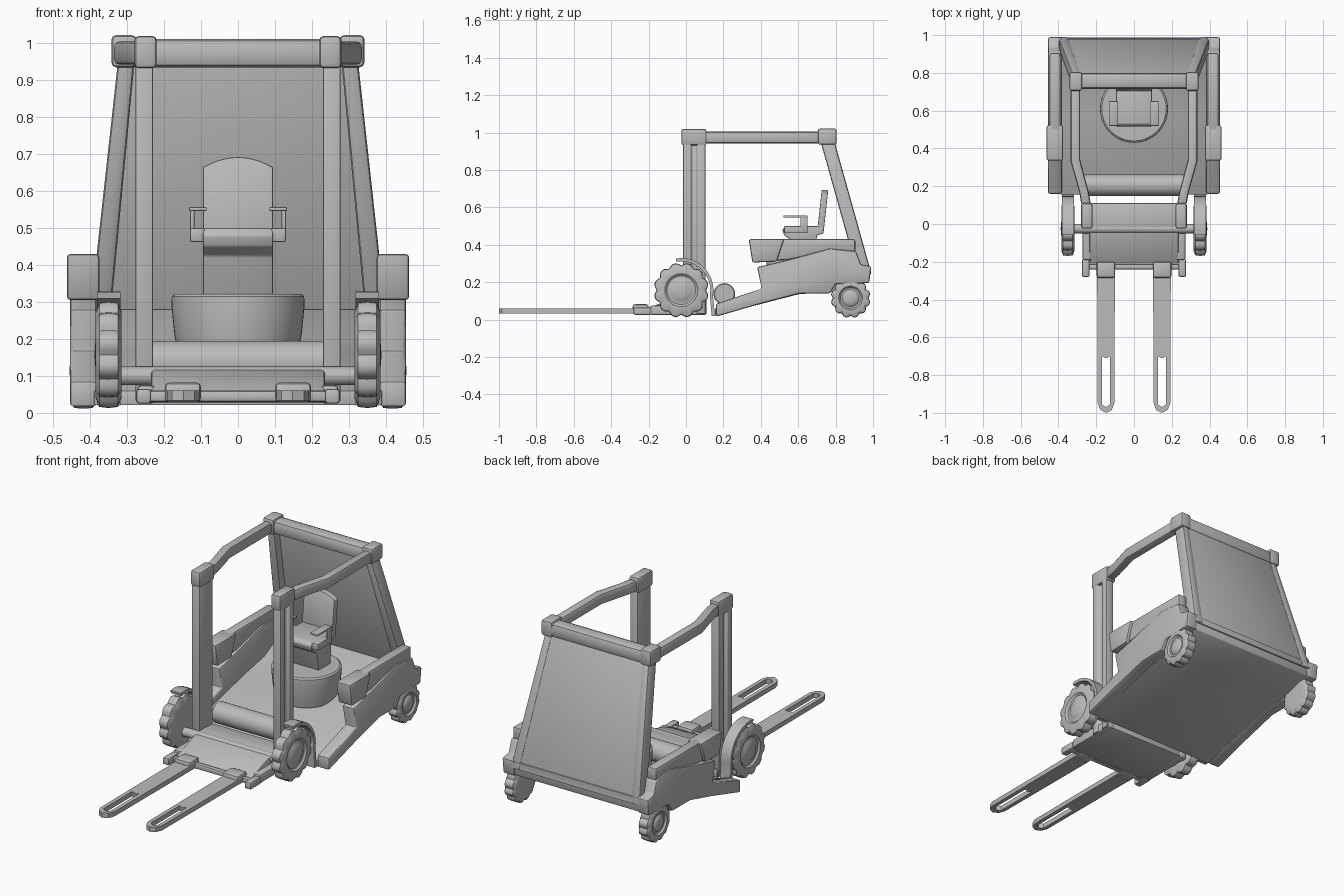
import bpy, bmesh, math
from mathutils import Vector

cube = bpy.data.objects.get("Cube")
if cube:
    bpy.data.objects.remove(cube, do_unlink=True)

GREY = (0.5, 0.5, 0.5, 1)
grey = bpy.data.materials.new("plain grey")
grey.use_nodes = True
grey.diffuse_color = GREY
grey.node_tree.nodes["Principled BSDF"].inputs["Base Color"].default_value = GREY


def finish(name, bm, bevel=0, mirror=False):
    """Soften the edges, clean up, and turn the mesh into an object."""
    bmesh.ops.recalc_face_normals(bm, faces=bm.faces)
    if bevel:
        sharp = [e for e in bm.edges if e.is_manifold and e.calc_face_angle(0) > 0.6]
        bmesh.ops.bevel(bm, geom=sharp, offset=bevel, segments=2, profile=0.5,
                        affect='EDGES', clamp_overlap=True)
    mesh = bpy.data.meshes.new(name)
    bm.to_mesh(mesh)
    bm.free()
    mesh.materials.append(grey)
    ob = bpy.data.objects.new(name, mesh)
    bpy.context.collection.objects.link(ob)
    if mirror:
        ob.modifiers.new("mirror", 'MIRROR').use_mirror_merge = False
    bpy.ops.object.select_all(action='DESELECT')
    ob.select_set(True)
    bpy.context.view_layer.objects.active = ob
    bpy.ops.object.shade_smooth_by_angle(angle=math.radians(35))
    return ob


def prism(name, pts, a, b, axis='x', bevel=0.008, mirror=False, warp=None):
    """Extrude an outline along an axis from a to b."""
    place = {'x': lambda p, t: (t, p[0], p[1]),
             'y': lambda p, t: (p[0], t, p[1]),
             'z': lambda p, t: (p[0], p[1], t)}[axis]
    bm = bmesh.new()
    low = [bm.verts.new(place(p, a)) for p in pts]
    top = [bm.verts.new(place(p, b)) for p in pts]
    bm.faces.new(low)
    bm.faces.new(top)
    for i in range(len(pts)):
        j = (i + 1) % len(pts)
        bm.faces.new((low[i], low[j], top[j], top[i]))
    if warp:
        for v in bm.verts:
            v.co = warp(v.co)
    return finish(name, bm, bevel, mirror)


def box(name, x, y, z, bevel=0.008, mirror=False):
    outline = [(y[0], z[0]), (y[1], z[0]), (y[1], z[1]), (y[0], z[1])]
    return prism(name, outline, x[0], x[1], 'x', bevel, mirror)


def lathe(name, rings, center, axis, n=48, mirror=False, lugs=0):
    """Revolve (offset, radius, lug depth) rings about x or z."""
    bm = bmesh.new()
    loops = []
    for d, r, lug in rings:
        loop = []
        for i in range(n):
            t = 2 * math.pi * i / n
            k = r * (1 - lug * (0.5 + 0.5 * math.cos(lugs * t)) ** 2)
            u, v = k * math.cos(t), k * math.sin(t)
            co = (d, u, v) if axis == 'x' else (u, v, d)
            loop.append(bm.verts.new(Vector(co) + Vector(center)))
        loops.append(loop)
    for a, b in zip(loops, loops[1:]):
        for i in range(n):
            j = (i + 1) % n
            bm.faces.new((a[i], a[j], b[j], b[i]))
    bm.faces.new(loops[0])
    bm.faces.new(loops[-1])
    return finish(name, bm, 0, mirror)


def wheel(name, x, y, z, r, w):
    """Lugged tyre with a recessed rim and a domed hub."""
    rings = [(-.5 * w, .5 * r, 0), (-.5 * w, .8 * r, 0), (-.36 * w, .98 * r, .1),
             (0, r, .1), (.36 * w, .98 * r, .1), (.5 * w, .8 * r, 0),
             (.5 * w, .6 * r, 0), (.36 * w, .52 * r, 0), (.36 * w, .43 * r, 0),
             (.46 * w, .36 * r, 0), (.52 * w, .2 * r, 0), (.54 * w, .05 * r, 0)]
    lathe(name, rings, (x, y, z), 'x', 72, True, 12)


# Wheels
wheel("front_wheel", .35, -.025, .157, .147, .07)
wheel("rear_wheel", .418, .88, .115, .106, .07)
lathe("front_axle", [(-.32, .025, 0), (.32, .025, 0)], (0, -.025, .1), 'x', 16)

# Front mudguards: an arc with a straight tail
angles = [math.radians(a) for a in range(100, -11, -10)]
arc = lambda r: [(-.025 + r * math.cos(a), .157 + r * math.sin(a)) for a in angles]
guard = arc(.172) + [(.155, .02), (.137, .02)] + arc(.155)[::-1]
prism("front_mudguard", guard, .318, .382, 'x', 0, True)

# Front masts with an outer groove, and their top caps
mast = [(.23, -.015), (.277, -.015), (.277, .025), (.262, .032), (.262, .055),
        (.277, .062), (.277, .103), (.23, .103)]
prism("front_mast", mast, .03, .95, 'z', .004, True)
box("mast_cap", (.22, .28), (-.025, .11), (.932, 1.02), .012, True)

# Overhead frame
rail = [(.228, .1), (.278, .1), (.29, .17), (.335, .33), (.335, .74), (.285, .74),
        (.285, .34), (.24, .17)]
prism("roof_rail", rail, .942, 1.005, 'z', .014, True)
box("rear_cap", (.275, .342), (.705, .805), (.935, 1.022), .012, True)
box("roof_rear_bar", (-.3, .3), (.715, .8), (.935, 1.012), .022)


# Rear panel, widening and leaning back toward the bottom
def flare(co):
    t = (.95 - co.z) / .68
    return Vector((co.x * (1 + .23 * t), co.y + .19 * t, co.z))


prism("rear_panel", [(-.31, .24), (.31, .24), (.31, .96), (-.31, .96)],
      .765, .79, 'y', .006, warp=flare)
prism("panel_side_post", [(.28, .24), (.325, .24), (.325, .96), (.28, .96)],
      .72, .795, 'y', .012, True, flare)

# Floor pan
pan = [(.155, .02), (.6, .135), (.79, .15), (.975, .2), (.985, .28), (.94, .28),
       (.78, .2), (.6, .165), (.155, .06)]
prism("floor_pan", pan, -.39, .39, 'x', .005)

# Side bodies, armrests and front pads
side = [(.16, .015), (.4, .085), (.61, .14), (.77, .14), (.8, .19), (.98, .195),
        (.99, .285), (.935, .295), (.91, .365), (.77, .38), (.55, .32), (.38, .28),
        (.405, .165), (.16, .085)]
prism("side_body", side, .382, .455, 'x', .01, True)
rest = [(.47, .315), (.55, .32), (.77, .37), (.905, .36), (.905, .43), (.49, .43)]
prism("side_armrest", rest, .39, .447, 'x', .01, True)
pad = [(.335, .43), (.355, .305), (.485, .31), (.525, .43)]
prism("front_pad", pad, .375, .463, 'x', .01, True)

# Round seat base and roller
lathe("seat_base", [(.15, .16, 0), (.21, .172, 0), (.29, .18, 0), (.315, .179, 0),
                    (.322, .17, 0)], (0, .61, 0), 'z')
lathe("floor_roller", [(-.27, .052, 0), (-.265, .058, 0), (.265, .058, 0),
                       (.27, .052, 0)], (0, .205, .137), 'x', 32)

# Seat
cushion = [(.53, .5), (.515, .48), (.525, .45), (.565, .425), (.585, .32), (.69, .32),
           (.7, .45), (.735, .46), (.735, .5)]
prism("seat_cushion", cushion, -.095, .095, 'x', .006)
crown = [(.095 - .019 * i, .692 - .028 * ((i - 5) / 5) ** 2) for i in range(11)]
prism("seat_back", [(-.095, .46), (.095, .46)] + crown, .7, .735, 'y', .004,
      warp=lambda c: Vector((c.x, c.y + (c.z - .46) * .11, c.z)))
box("seat_arm_top", (.085, .132), (.52, .65), (.546, .557), .003, True)
box("seat_arm_post", (.118, .13), (.612, .65), (.47, .55), .003, True)
box("seat_arm_base", (.09, .13), (.525, .65), (.462, .5), .005, True)

# Front platform and fork carriage
deck = [(-.21, .028), (.11, .028), (.11, .12), (-.01, .125), (-.1, .1), (-.21, .06)]
prism("front_deck", deck, -.235, .235, 'x', .008)
box("deck_side", (.225, .272), (-.19, .11), (.025, .075), .01, True)
box("carriage_bracket", (.235, .275), (-.28, -.185), (.025, .065), .008, True)
box("carriage_bar", (-.245, .245), (-.24, -.212), (.03, .06), .008)
box("fork_root", (.1, .198), (-.285, -.2), (.028, .082), .012, True)

# Forks: two halves around a slot near the tip
tine = [(0, -1), (.03, -.985), (.044, -.95), (.047, -.26), (0, -.26), (0, -.71),
        (.022, -.7), (.022, -.955), (0, -.97)]
for label, s in (("inner", -1), ("outer", 1)):
    prism(f"fork_{label}_half", [(.148 + s * x, y) for x, y in tine],
          .033, .06, 'z', 0, True)
